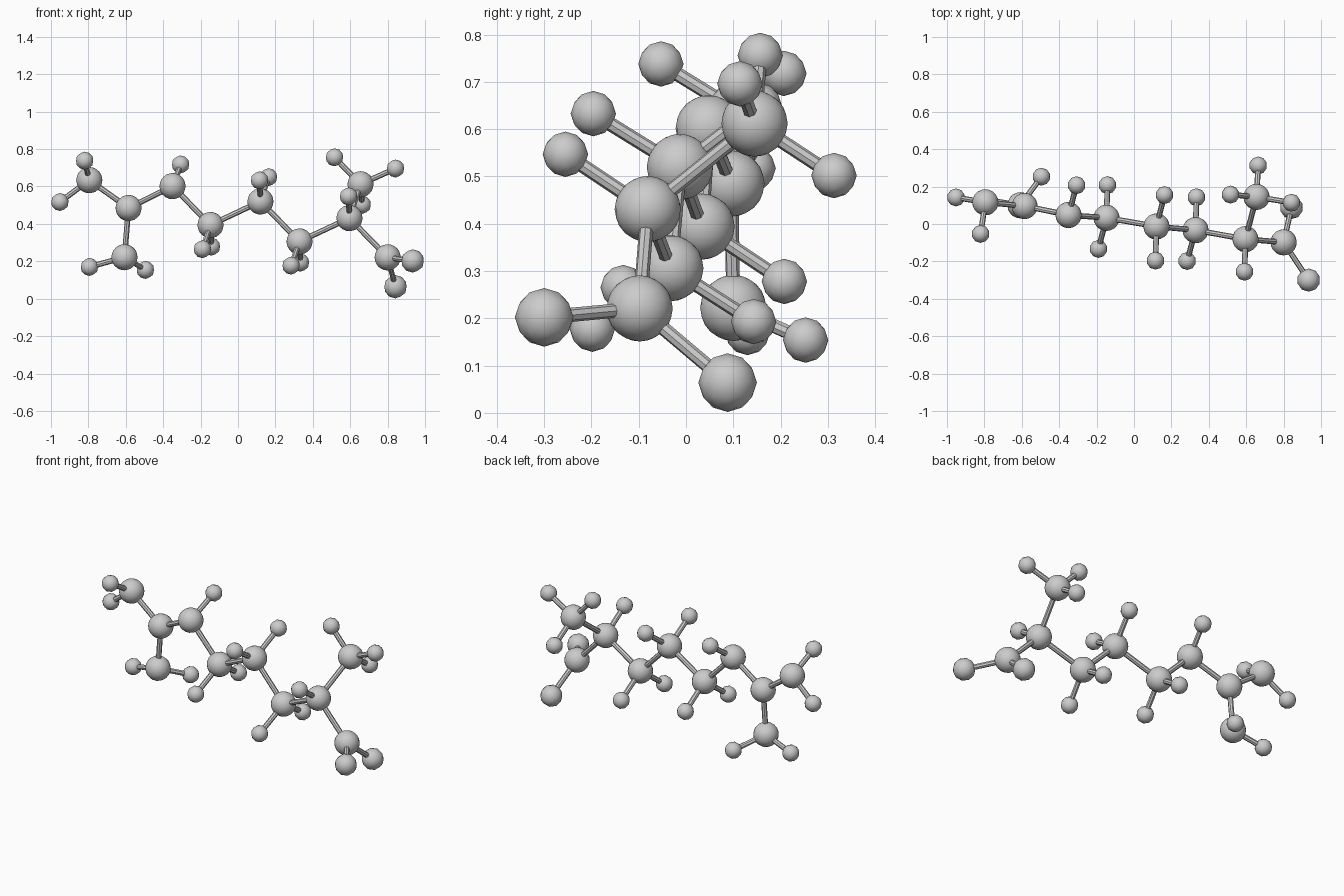
import bpy
from mathutils import Vector

if "Cube" in bpy.data.objects:
    bpy.data.objects.remove(bpy.data.objects["Cube"])

CARBON_R, OXYGEN_R, HYDROGEN_R, BOND_R = 0.07, 0.062, 0.048, 0.015

# carbon skeleton
carbons = [
    (-0.795, 0.116, 0.634), (-0.585, 0.096, 0.485), (-0.607, 0.100, 0.222),
    (-0.350, 0.048, 0.602), (-0.147, 0.033, 0.394), (0.120, -0.013, 0.520),
    (0.329, -0.033, 0.306), (0.596, -0.081, 0.431), (0.800, -0.098, 0.221),
    (0.655, 0.145, 0.612),
]
carbon_bonds = [(0, 1), (1, 2), (1, 3), (3, 4), (4, 5), (5, 6), (6, 7), (7, 8), (7, 9)]

# small atoms: parent carbon and position
hydrogens = [
    (0, (-0.820, -0.053, 0.738)), (0, (-0.952, 0.142, 0.517)),
    (2, (-0.794, 0.130, 0.170)), (2, (-0.495, 0.253, 0.154)),
    (3, (-0.307, 0.207, 0.718)),
    (4, (-0.190, -0.133, 0.265)), (4, (-0.142, 0.208, 0.278)),
    (5, (0.115, -0.196, 0.633)), (5, (0.163, 0.155, 0.650)),
    (6, (0.284, -0.198, 0.177)), (6, (0.334, 0.143, 0.193)),
    (7, (0.591, -0.255, 0.547)),
    (9, (0.516, 0.157, 0.756)), (9, (0.842, 0.114, 0.696)), (9, (0.664, 0.313, 0.502)),
]
oxygens = [(8, (0.934, -0.300, 0.202)), (8, (0.842, 0.088, 0.064))]


def atom(name, pos, radius, detail):
    bpy.ops.mesh.primitive_ico_sphere_add(subdivisions=detail, radius=radius, location=pos)
    ob = bpy.context.object
    ob.name = name
    bpy.ops.object.shade_smooth()


def bond(name, a, b):
    a, b = Vector(a), Vector(b)
    d = b - a
    bpy.ops.mesh.primitive_cylinder_add(vertices=8, radius=BOND_R, depth=d.length,
                                        location=(a + b) / 2,
                                        rotation=d.to_track_quat('Z', 'Y').to_euler())
    ob = bpy.context.object
    ob.name = name
    bpy.ops.object.shade_smooth_by_angle()


# carbon chain
for i, p in enumerate(carbons):
    atom(f"carbon_atom_{i + 1}", p, CARBON_R, 3)
for a, b in carbon_bonds:
    bond(f"chain_bond_{a + 1}_{b + 1}", carbons[a], carbons[b])

# hydrogens and oxygens with their bonds
for kind, group, radius in (("hydrogen", hydrogens, HYDROGEN_R), ("oxygen", oxygens, OXYGEN_R)):
    for i, (parent, p) in enumerate(group):
        atom(f"{kind}_atom_{i + 1}", p, radius, 2)
        bond(f"{kind}_bond_{i + 1}", carbons[parent], p)
